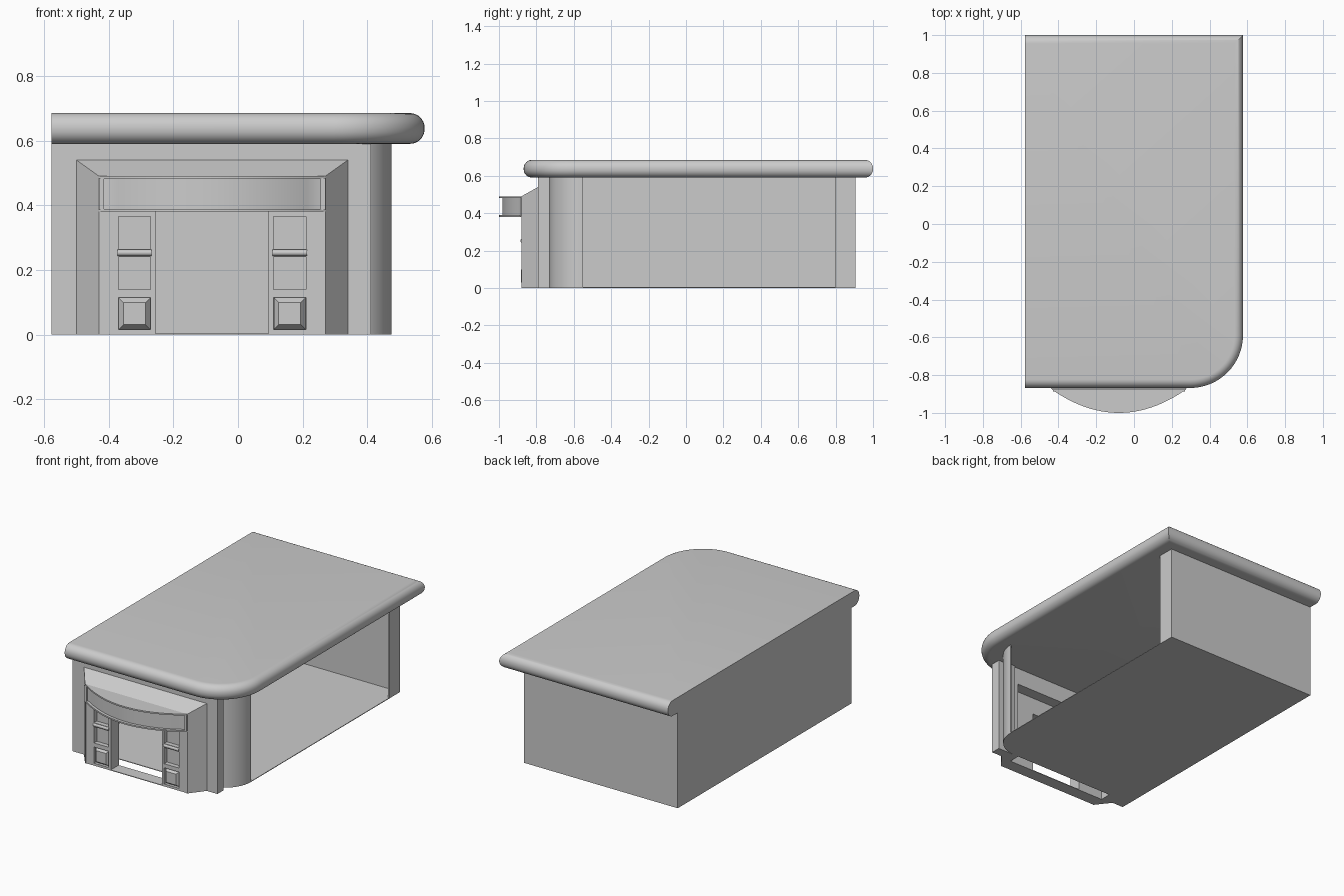
import bpy, math

if "Cube" in bpy.data.objects:
    bpy.data.objects.remove(bpy.data.objects["Cube"])

CX = -0.08  # centre line of the entrance


def make(name, verts, faces, smooth=False):
    me = bpy.data.meshes.new(name)
    me.from_pydata(verts, [], faces)
    ob = bpy.data.objects.new(name, me)
    bpy.context.collection.objects.link(ob)
    bpy.ops.object.select_all(action='DESELECT')
    bpy.context.view_layer.objects.active = ob
    ob.select_set(True)
    bpy.ops.object.mode_set(mode='EDIT')
    bpy.ops.mesh.select_all(action='SELECT')
    bpy.ops.mesh.normals_make_consistent(inside=False)
    bpy.ops.object.mode_set(mode='OBJECT')
    if smooth:
        bpy.ops.object.shade_smooth_by_angle(angle=math.radians(35))
    return ob


def loft(name, rings, caps=True, smooth=False, ring_closed=True, rows_closed=False):
    n, m = len(rings[0]), len(rings)
    verts = [p for r in rings for p in r]
    faces = []
    for i in range(m if rows_closed else m - 1):
        for j in range(n if ring_closed else n - 1):
            k, i2 = (j + 1) % n, (i + 1) % m
            faces.append((i * n + j, i * n + k, i2 * n + k, i2 * n + j))
    if caps and rows_closed:      # open strip bent into a tube: close both ends
        faces += [tuple(i * n for i in range(m)), tuple(i * n + n - 1 for i in range(m))]
    elif caps:
        faces += [tuple(range(n)), tuple(range((m - 1) * n, m * n))]
    return make(name, verts, faces, smooth)


def prism(name, pts, z0, z1, smooth=False):
    return loft(name, [[(x, y, z) for x, y in pts] for z in (z0, z1)], smooth=smooth)


def box(name, x0, x1, y0, y1, z0, z1):
    return prism(name, [(x0, y0), (x1, y0), (x1, y1), (x0, y1)], z0, z1)


def arc(cx, cy, r, n=16):
    return [(cx + r * math.sin(a), cy - r * math.cos(a))
            for a in [i * math.pi / 2 / n for i in range(n + 1)]]


# Roof slab: bullnose on front, right and back, cut flat on the left
def roof_outline(d):
    return ([(-0.577, -0.868 + d)] + arc(0.297, -0.588, 0.28 - d)
            + [(0.577 - d, 1 - d), (-0.577, 1 - d)])


R = 0.045
rings = []
for zc, start in ((0.59 + R, -90), (0.685 - R, 0)):
    for i in range(9):
        a = math.radians(start + i * 90 / 8)
        d, z = R * (1 - math.cos(a)), zc + R * math.sin(a)
        rings.append([(x, y, z) for x, y in roof_outline(d)])
loft("roof", rings, smooth=True)

# Floor and thin walls, right side left open
prism("floor", [(-0.577, -0.73)] + arc(0.295, -0.55, 0.18)
      + [(0.475, 0.905), (-0.577, 0.905)], 0, 0.004)
box("left_wall", -0.577, -0.57, -0.735, 0.905, 0, 0.59)
box("back_wall", -0.57, 0.475, 0.897, 0.905, 0, 0.59)
box("rear_post", 0.467, 0.475, 0.8, 0.897, 0, 0.59)
prism("curved_corner", arc(0.295, -0.55, 0.18) + arc(0.295, -0.55, 0.172)[::-1],
      0, 0.59, smooth=True)


# Entrance surround: upside-down U shapes lofted along y
def arch(y, half, top):
    return [(CX - half, y, 0), (CX - half, y, top), (CX + half, y, top), (CX + half, y, 0)]


def surround_ring(y):
    return [(-0.577, y, 0), (-0.577, y, 0.59), (0.412, y, 0.59), (0.412, y, 0)]


loft("entrance_surround", [surround_ring(-0.79), arch(-0.79, 0.42, 0.54),
                           arch(-0.79, 0.345, 0.485), arch(-0.73, 0.345, 0.485),
                           surround_ring(-0.73)], ring_closed=False, rows_closed=True)
loft("splayed_hood", [arch(-0.79, 0.42, 0.54), arch(-0.88, 0.35, 0.49),
                      arch(-0.88, 0.345, 0.485), arch(-0.79, 0.345, 0.485)],
     ring_closed=False, rows_closed=True)
box("door_header", CX - 0.345, CX + 0.345, -0.878, -0.80, 0.38, 0.485)
box("threshold", -0.26, 0.095, -0.878, -0.80, 0, 0.004)

# Door side panels with two square recesses, a rounded bar and a raised panel
for side, s in (("left", -1), ("right", 1)):
    def sbox(name, a, b, y0, y1, z0, z1):
        xs = sorted((CX + s * a, CX + s * b))
        box(side + "_" + name, xs[0], xs[1], y0, y1, z0, z1)

    sbox("outer_stile", 0.29, 0.345, -0.878, -0.80, 0, 0.38)
    sbox("inner_stile", 0.175, 0.19, -0.878, -0.80, 0, 0.38)
    sbox("back_panel", 0.19, 0.29, -0.85, -0.80, 0, 0.38)
    for i, (z0, z1) in enumerate(((0, 0.015), (0.115, 0.14), (0.24, 0.265), (0.365, 0.38))):
        sbox("rail_%d" % i, 0.19, 0.29, -0.878, -0.85, z0, z1)
    # rounded bar
    bar = [[(CX + s * a, -0.876 + 0.01 * math.cos(t), 0.253 + 0.01 * math.sin(t))
            for t in [k * math.tau / 12 for k in range(12)]] for a in (0.187, 0.293)]
    loft(side + "_round_bar", bar, smooth=True)
    # raised panel
    raised = [[(CX + s * 0.24 + u * h, y, 0.065 + v * h)
               for u, v in ((-1, -1), (1, -1), (1, 1), (-1, 1))]
              for y, h in ((-0.85, 0.049), (-0.862, 0.049), (-0.882, 0.034))]
    loft(side + "_raised_panel", raised)


# Bowed canopy: thin top and bottom lips around a set-back fascia
def bow(inset):
    pts = []
    for i in range(25):
        t = -1 + i / 12
        pts.append((CX + 0.35 * t, min(-0.876, -0.88 - 0.12 * (1 - t * t) + inset)))
    return pts + [(CX + 0.35, -0.84), (CX - 0.35, -0.84)]


prism("canopy_top_lip", bow(0), 0.481, 0.49, smooth=True)
prism("canopy_fascia", bow(0.018), 0.389, 0.481, smooth=True)
prism("canopy_bottom_lip", bow(0), 0.38, 0.389, smooth=True)
for side, s in (("left", -1), ("right", 1)):
    xs = sorted((CX + s * 0.335, CX + s * 0.35))
    box(side + "_canopy_end", xs[0], xs[1], -0.888, -0.86, 0.385, 0.485)
